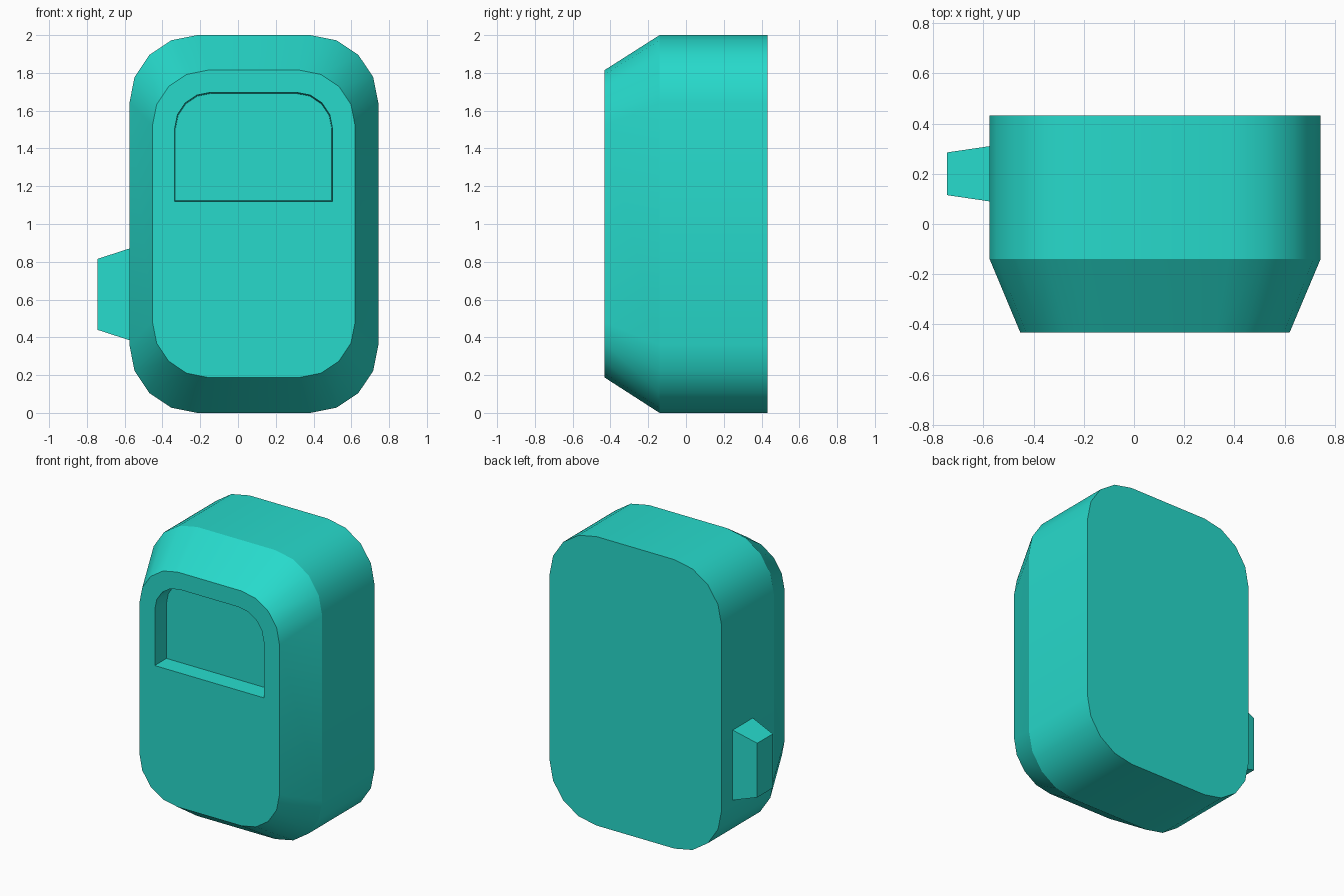
import bpy, bmesh
from math import sin, cos, pi

if "Cube" in bpy.data.objects:
    bpy.data.objects.remove(bpy.data.objects["Cube"])

teal = bpy.data.materials.new("teal")
teal.diffuse_color = (0.02, 0.7, 0.6, 1)
teal.use_nodes = True
teal.node_tree.nodes["Principled BSDF"].inputs["Base Color"].default_value = teal.diffuse_color


def outline(x0, x1, z0, z1, r, y, round_bottom=True):
    """Rectangle in the xz plane with rounded corners, four segments each."""
    corners = [(x1 - r, z1 - r, 0), (x0 + r, z1 - r, 1)]
    if round_bottom:
        corners += [(x0 + r, z0 + r, 2), (x1 - r, z0 + r, 3)]
    pts = [(cx + r * cos((q + i / 4) * pi / 2), y, cz + r * sin((q + i / 4) * pi / 2))
           for cx, cz, q in corners for i in range(5)]
    return pts if round_bottom else pts + [(x0, y, z0), (x1, y, z0)]


def ring(bm, pts):
    return [bm.verts.new(p) for p in pts]


def walls(bm, a, b, smooth=True):
    for i in range(len(a)):
        j = (i + 1) % len(a)
        bm.faces.new((a[i], a[j], b[j], b[i])).smooth = smooth


def loop_edges(bm, loop):
    return [bm.edges.get((loop[i - 1], loop[i])) for i in range(len(loop))]


def finish(bm, name):
    bmesh.ops.recalc_face_normals(bm, faces=bm.faces[:])
    mesh = bpy.data.meshes.new(name)
    bm.to_mesh(mesh)
    bm.free()
    mesh.materials.append(teal)
    bpy.context.collection.objects.link(bpy.data.objects.new(name, mesh))


# Body: straight back section, tapered front, recessed window
bm = bmesh.new()
back = ring(bm, outline(-0.575, 0.743, 0, 2, 0.36, 0.432))
middle = ring(bm, outline(-0.575, 0.743, 0, 2, 0.36, -0.14))
front = ring(bm, outline(-0.453, 0.62, 0.188, 1.814, 0.293, -0.432))
rim = ring(bm, outline(-0.335, 0.50, 1.12, 1.697, 0.19, -0.432, False))
floor = ring(bm, outline(-0.331, 0.496, 1.124, 1.691, 0.187, -0.31, False))
bm.faces.new(back)
bm.faces.new(floor)
for a, b in ((back, middle), (middle, front), (rim, floor)):
    walls(bm, a, b)
bmesh.ops.triangle_fill(bm, use_beauty=True,
                        edges=loop_edges(bm, front) + loop_edges(bm, rim))
for loop in (back, middle, front, rim, floor):
    for e in loop_edges(bm, loop):
        e.smooth = False
# Sharp lower corners of the window
for k in (-1, -2):
    bm.edges.get((rim[k], floor[k])).smooth = False
finish(bm, "body")

# Side button: tapered block on the left wall
bm = bmesh.new()


def block_ring(x, y0, y1, z0, z1):
    return ring(bm, [(x, y0, z0), (x, y1, z0), (x, y1, z1), (x, y0, z1)])


base = block_ring(-0.575, 0.09, 0.31, 0.385, 0.87)
tip = block_ring(-0.745, 0.115, 0.285, 0.44, 0.815)
walls(bm, base, tip, False)
bm.faces.new(base)
bm.faces.new(tip)
finish(bm, "side_button")
